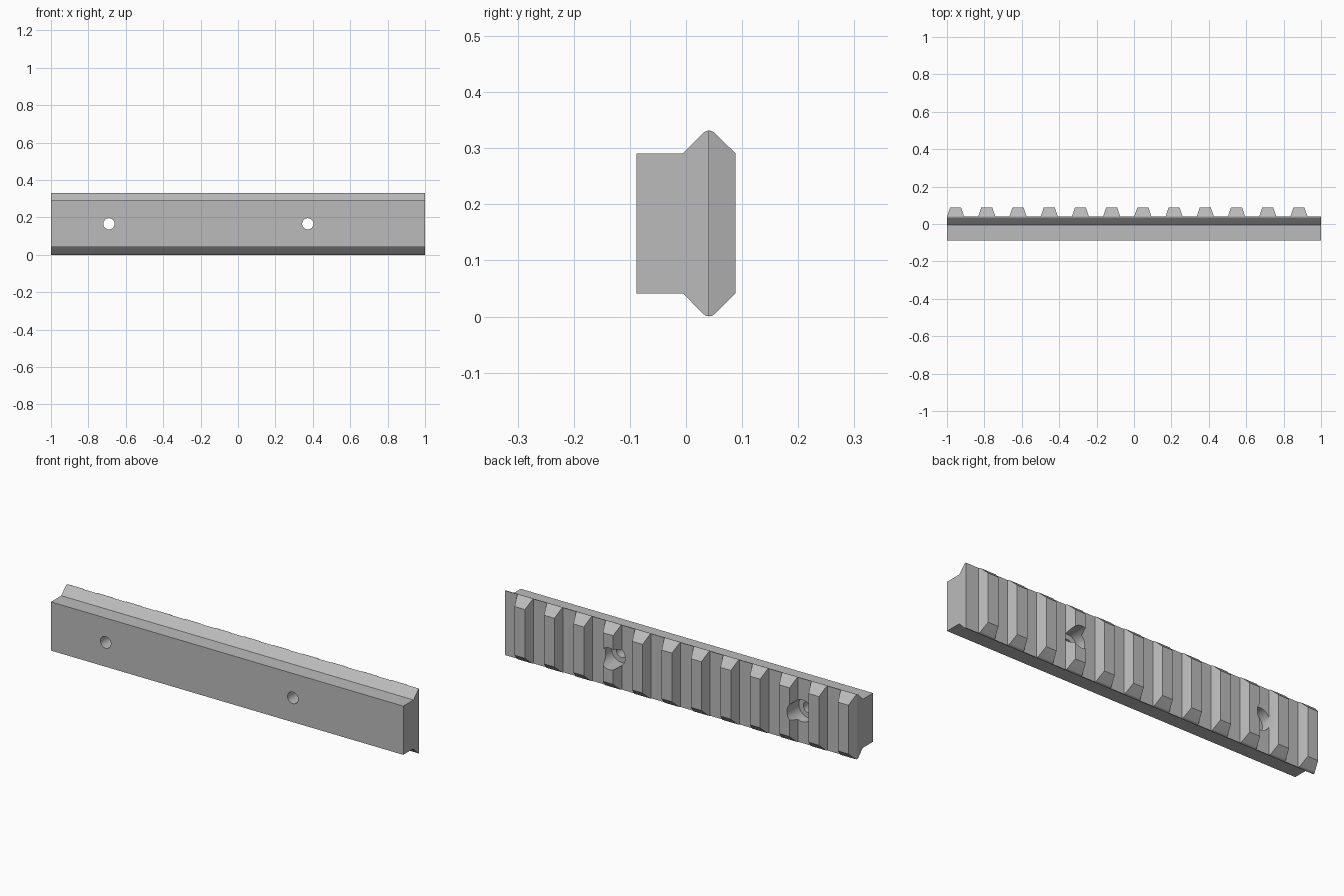
import bpy, bmesh, math

if "Cube" in bpy.data.objects:
    bpy.data.objects.remove(bpy.data.objects["Cube"])

PITCH, FIRST, TEETH = 0.1669, -0.954, 12
FLOOR_Y, MID_Z = 0.041, 0.166


def prism(bm, pts, axis, a, b):
    """Extrude a 2D outline along x (pts = y,z) or z (pts = x,y)."""
    def co(p, t):
        return (t, p[0], p[1]) if axis == 'x' else (p[0], p[1], t)
    lo = [bm.verts.new(co(p, a)) for p in pts]
    hi = [bm.verts.new(co(p, b)) for p in pts]
    bm.faces.new(lo[::-1])
    bm.faces.new(hi)
    n = len(pts)
    for i in range(n):
        bm.faces.new((lo[i], lo[(i + 1) % n], hi[(i + 1) % n], hi[i]))


def finish(bm, name):
    bmesh.ops.recalc_face_normals(bm, faces=bm.faces[:])
    me = bpy.data.meshes.new(name)
    bm.to_mesh(me)
    bm.free()
    ob = bpy.data.objects.new(name, me)
    bpy.context.collection.objects.link(ob)
    return ob


# Rail body: stem plus flared head with rounded side ridges
r, half = 0.0145, 0.1655
upper = [(-0.088, 0.125), (-0.005, 0.125)]
for i in range(9):
    a = math.radians(135 - 90 * i / 8)
    upper.append((FLOOR_Y + r * math.cos(a), half - r + r * math.sin(a)))
upper.append((0.088, 0.125))
outline = [(y, MID_Z + z) for y, z in upper] + [(y, MID_Z - z) for y, z in reversed(upper)]
bm = bmesh.new()
prism(bm, outline, 'x', -1, 1)
rail = finish(bm, "rail")

# Cross slots: tapered cutters that leave the row of teeth
LOW, HIGH, TOP_Y = 0.0455, 0.0255, 0.1
bm = bmesh.new()
for i in range(TEETH + 1):
    left = FIRST + PITCH * (i - 1)
    right = FIRST + PITCH * i
    x0, x0t = (left + LOW, left + HIGH) if i else (-1.1, -1.1)
    x1, x1t = (right - LOW, right - HIGH) if i < TEETH else (1.1, 1.1)
    prism(bm, [(x0, FLOOR_Y), (x1, FLOOR_Y), (x1t, TOP_Y), (x0t, TOP_Y)], 'z', -0.1, 0.5)
slots = finish(bm, "slot_cutter")


# Screw holes: through bore and wider counterbore from the back
def bores(name, radius, y0, y1):
    bm = bmesh.new()
    for cx in (-0.69, 0.373):
        ring = [(cx + radius * math.cos(k * math.tau / 40),
                 MID_Z + radius * math.sin(k * math.tau / 40)) for k in range(40)]
        lo = [bm.verts.new((x, y0, z)) for x, z in ring]
        hi = [bm.verts.new((x, y1, z)) for x, z in ring]
        bm.faces.new(lo)
        bm.faces.new(hi[::-1])
        for k in range(40):
            m = (k + 1) % 40
            bm.faces.new((lo[k], hi[k], hi[m], lo[m]))
    return finish(bm, name)


cutters = [slots, bores("bore_cutter", 0.03, -0.2, 0.2),
           bores("counterbore_cutter", 0.056, -0.01, 0.2)]

bpy.context.view_layer.objects.active = rail
rail.select_set(True)
for c in cutters:
    mod = rail.modifiers.new(c.name, 'BOOLEAN')
    mod.operation, mod.solver, mod.object = 'DIFFERENCE', 'EXACT', c
    bpy.ops.object.modifier_apply(modifier=mod.name)
    bpy.data.objects.remove(c)

# One plain grey, smooth only on the curved parts
grey = bpy.data.materials.new("plain_grey")
grey.diffuse_color = (0.5, 0.5, 0.5, 1)
grey.use_nodes = True
grey.node_tree.nodes["Principled BSDF"].inputs["Base Color"].default_value = grey.diffuse_color
rail.data.materials.clear()
rail.data.materials.append(grey)
bpy.ops.object.shade_smooth_by_angle(angle=math.radians(25))
